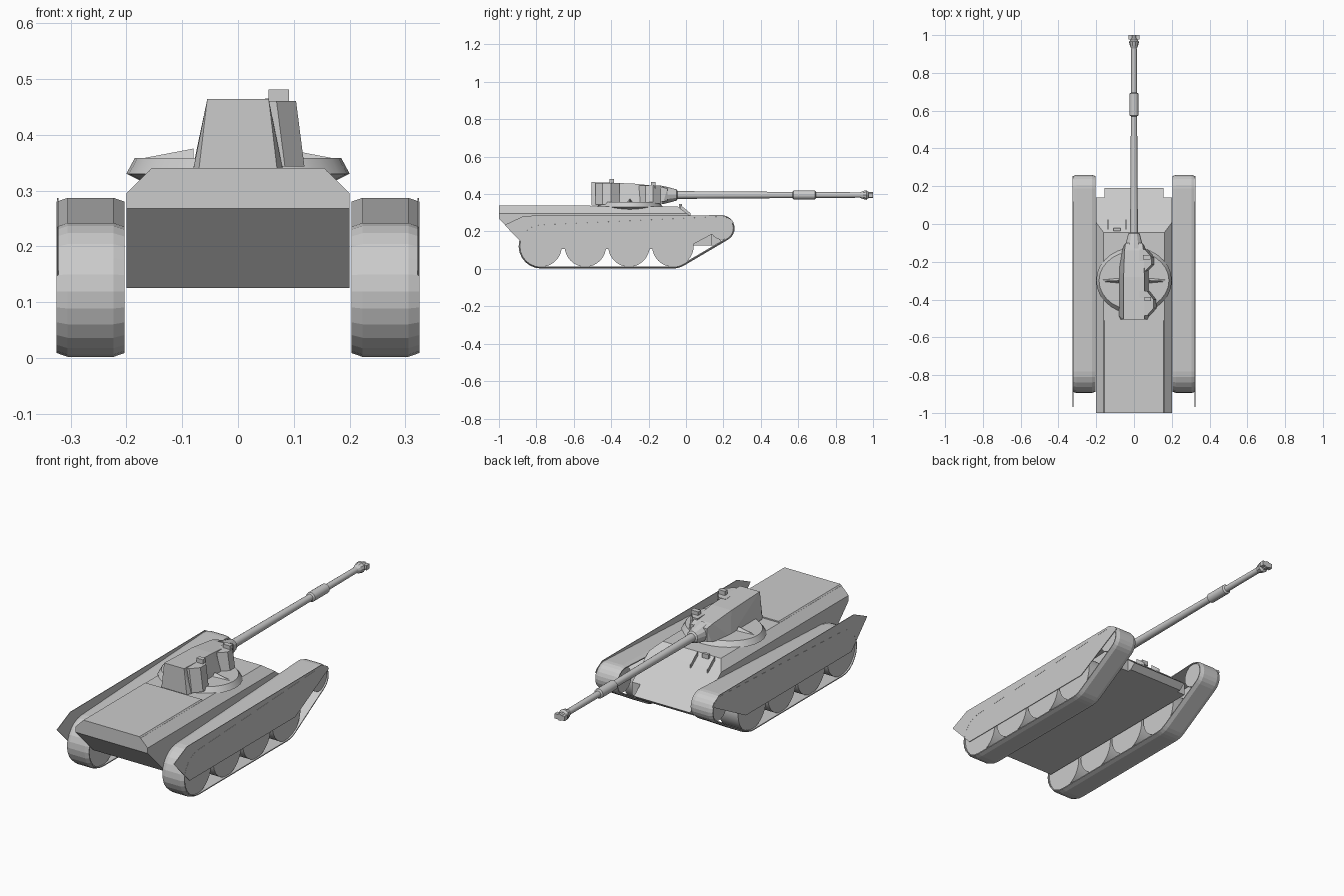
import bpy, bmesh
from math import sin, cos, pi, radians

if "Cube" in bpy.data.objects:
    bpy.data.objects.remove(bpy.data.objects["Cube"])


def finish(name, bm):
    bmesh.ops.recalc_face_normals(bm, faces=bm.faces)
    me = bpy.data.meshes.new(name)
    bm.to_mesh(me)
    bm.free()
    ob = bpy.data.objects.new(name, me)
    bpy.context.collection.objects.link(ob)
    return ob


def solid(name, pts):
    """Convex solid around a handful of points."""
    bm = bmesh.new()
    for p in pts:
        bm.verts.new(p)
    bmesh.ops.convex_hull(bm, input=bm.verts)
    bmesh.ops.dissolve_limit(bm, angle_limit=0.01, verts=bm.verts, edges=bm.edges)
    return finish(name, bm)


def box(name, c, s):
    return solid(name, [(c[0] + i * s[0] / 2, c[1] + j * s[1] / 2, c[2] + k * s[2] / 2)
                        for i in (-1, 1) for j in (-1, 1) for k in (-1, 1)])


def loft(name, rings, closed=False):
    """Skin a series of equal closed rings, capped unless the series is a loop."""
    bm = bmesh.new()
    vs = [[bm.verts.new(p) for p in r] for r in rings]
    n = len(rings[0])
    for i in range(len(vs) - (0 if closed else 1)):
        a, b = vs[i], vs[(i + 1) % len(vs)]
        for k in range(n):
            bm.faces.new((a[k], a[(k + 1) % n], b[(k + 1) % n], b[k]))
    if not closed:
        bm.faces.new(vs[0])
        bm.faces.new(vs[-1])
    return finish(name, bm)


def lathe_y(name, prof, z, n=16):
    return loft(name, [[(r * cos(2 * pi * k / n), y, z + r * sin(2 * pi * k / n)) for k in range(n)]
                       for y, r in prof])


def wheel(name, x0, x1, y, z, r, n=32):
    return loft(name, [[(x, y + r * cos(2 * pi * k / n), z + r * sin(2 * pi * k / n)) for k in range(n)]
                       for x in (x0, x1)])


smooth = []

# Hull with chamfered top edges, sloped rear and glacis
hull_side = [(-1, .268), (-1, .295), (-.86, .125), (.14, .125), (.14, .19), (.007, .295)]
solid("hull", [(s * .2, y, z) for s in (-1, 1) for y, z in hull_side]
      + [(s * .161, y, .334) for s in (-1, 1) for y in (-1, -.045)])
solid("nose_plate", [(s * .155, y, z) for s in (-1, 1)
                     for y, z in [(.19, .15), (.13, .198), (.13, .125), (.16, .125)]])
solid("engine_deck", [(s * x, y, z) for s in (-1, 1) for y in (-1, -.51)
                      for x, z in [(.161, .333), (.155, .34)]])

# Driver's periscope and splash rails on the glacis
box("driver_periscope", (-.09, -.03, .335), (.035, .015, .022))
for x in (-.137, -.043):
    solid("splash_rail", [(x + d, y, z) for d in (-.002, .002)
                          for y, z in [(-.03, .322), (-.03, .342), (.025, .297), (.025, .28)]])

# Running gear on both sides
rear, front, idler = (-.775, .122, .12), (-.07, .122, .12), (.19, .217, .07)
stations = []
for (cy, cz, r), a0, a1, n in [(rear, 92.7, 270, 12), (front, 270, 300.4, 3), (idler, 300.4, 452.7, 10)]:
    stations += [(cy, cz, r, radians(a0 + (a1 - a0) * i / n)) for i in range(n + 1)]
belt = [(.203, -.012), (.203, -.007), (.223, 0), (.305, 0), (.325, -.007), (.325, -.012)]
skirt = [(-.97, .235), (-.865, .284), (.2, .287), (.245, .262), (.255, .247), (-.01, .106), (-.845, .106)]
for s, side in ((-1, "left"), (1, "right")):
    loft(side + "_track", [[(s * x, cy + (r + o) * cos(a), cz + (r + o) * sin(a)) for x, o in belt]
                           for cy, cz, r, a in stations], closed=True)
    for y in (-.775, -.538, -.305, -.07):
        smooth.append(wheel(side + "_road_wheel", s * .21, s * .317, y, .122, .111))
    smooth.append(wheel(side + "_idler", s * .21, s * .317, .19, .217, .06))
    loft(side + "_skirt", [[(s * x, y, z) for y, z in skirt] for x in (.3215, .3245)])

# Lower turret collar with trunnion ridges
n = 28
smooth.append(loft("turret_collar", [[(r * cos(2 * pi * k / n), -.3 + q * sin(2 * pi * k / n), z)
                                      for k in range(n)]
                                     for r, q, z in [(.14, .12, .3), (.2, .178, .33), (.185, .155, .358)]]))
for s in (-1, 1):
    solid("trunnion_ridge", [(s * .08, -.315, .355), (s * .08, -.285, .355), (s * .08, -.3, .375),
                             (s * .185, -.305, .355), (s * .185, -.295, .355)])

# Upper turret body
half = [(.08, -.485, .338), (.07, -.505, .338), (.08, -.24, .345), (.058, -.12, .36),
        (.055, -.505, .464), (.055, -.28, .456), (.05, -.14, .441), (.045, -.1, .43), (.045, -.1, .365)]
solid("turret_body", [(s * x, y, z) for s in (-1, 1) for x, y, z in half])

# Right-hand turret bulges with sights on top
for name, y0, y1, x1, z0, z1 in [("rear_bulge", -.485, -.355, .119, .343, .46),
                                 ("front_bulge", -.25, -.135, .108, .35, .447)]:
    m = (y1 - y0)
    pts = []
    for z, dx in ((z0, 0), (z1, -.015)):
        pts += [(.03, y0, z), (x1 + dx - .035, y0, z), (x1 + dx, y0 + m * .3, z),
                (x1 + dx, y0 + m * .65, z), (x1 + dx - .035, y1, z), (.03, y1, z)]
    solid(name, pts)
box("rear_sight", (.073, -.397, .465), (.036, .022, .032))
box("front_sight", (.068, -.176, .448), (.04, .024, .034))

# Mantlet, gun barrel, bore sleeve and muzzle brake
lathe_y("mantlet", [(-.13, .05), (-.1, .043), (-.05, .03), (-.045, .022)], .395, 12)
smooth.append(lathe_y("gun_barrel", [(-.08, .021), (.2, .019), (.57, .0165), (.575, .024), (.69, .024),
                                     (.695, .0155), (.94, .0145)], .395))
lathe_y("muzzle_brake", [(.93, .015), (.945, .022), (.965, .027), (.975, .018), (1.0, .017)], .395, 10)
box("muzzle_baffle", (0, .988, .395), (.056, .024, .024))

# Smooth the round parts
bpy.ops.object.select_all(action='DESELECT')
for ob in smooth:
    ob.select_set(True)
bpy.context.view_layer.objects.active = smooth[0]
bpy.ops.object.shade_smooth_by_angle(angle=radians(30))
